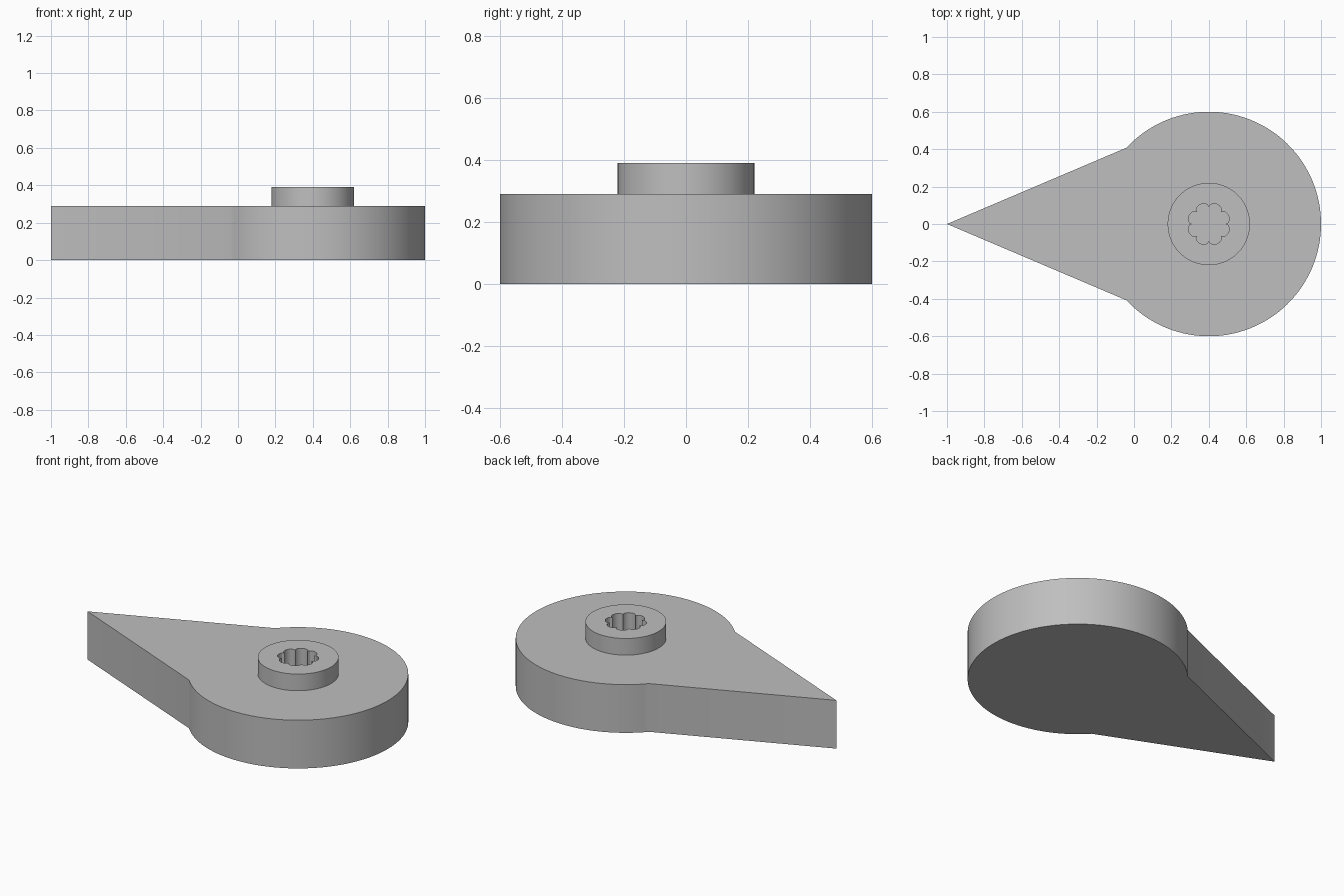
import bpy, bmesh, math

cube = bpy.data.objects.get("Cube")
if cube:
    bpy.data.objects.remove(cube, do_unlink=True)

CENTRE = 0.4          # x of the round end, boss and socket
BODY_R, BODY_TOP = 0.6, 0.29
BOSS_R, BOSS_TOP = 0.22, 0.39
SOCKET_FLOOR = 0.15
LOBES = 8

grey = bpy.data.materials.new("light_grey")
grey.use_nodes = True
colour = (0.52, 0.52, 0.52, 1)
grey.diffuse_color = colour
grey.node_tree.nodes["Principled BSDF"].inputs["Base Color"].default_value = colour


def polar(radius, angle):
    return CENTRE + radius * math.cos(angle), radius * math.sin(angle)


def circle(radius, count):
    return [polar(radius, math.tau * i / count) for i in range(count)]


def prism(name, outline, bottom, top):
    """Extrude a closed counter-clockwise outline from bottom to top."""
    bm = bmesh.new()
    base = bm.faces.new([bm.verts.new((x, y, bottom)) for x, y in outline])
    up = bmesh.ops.extrude_face_region(bm, geom=[base], use_keep_orig=True)["geom"]
    moved = [v for v in up if isinstance(v, bmesh.types.BMVert)]
    bmesh.ops.translate(bm, verts=moved, vec=(0, 0, top - bottom))
    bmesh.ops.recalc_face_normals(bm, faces=bm.faces)
    mesh = bpy.data.meshes.new(name)
    bm.to_mesh(mesh)
    bm.free()
    mesh.materials.append(grey)
    obj = bpy.data.objects.new(name, mesh)
    bpy.context.collection.objects.link(obj)
    return obj


def combine(target, tool, operation):
    """Apply a boolean and drop the tool object."""
    bpy.ops.object.select_all(action="DESELECT")
    bpy.context.view_layer.objects.active = target
    target.select_set(True)
    mod = target.modifiers.new(operation.lower(), "BOOLEAN")
    mod.operation, mod.object, mod.solver = operation, tool, "EXACT"
    bpy.ops.object.modifier_apply(modifier=mod.name)
    bpy.data.objects.remove(tool, do_unlink=True)


# Pointer body: large arc closed by a sharp tip
joint = math.atan2(0.408, -0.44)
steps = 96
arc = [polar(BODY_R, -joint + 2 * joint * i / steps) for i in range(steps + 1)]
body = prism("pointer_body", arc + [(-1, 0)], 0, BODY_TOP)

# Raised round boss
boss = prism("boss", circle(BOSS_R, 96), 0.2, BOSS_TOP)
combine(body, boss, "UNION")

# Lobed drive socket: rounded lobes meeting in sharp teeth
count = LOBES * 12
lobed = []
for i in range(count):
    a = math.tau * i / count
    lobed.append(polar(0.09 + 0.024 * math.sqrt(abs(math.sin(a * LOBES / 2))), a))
socket = prism("socket_cutter", lobed, SOCKET_FLOOR, 0.5)
combine(body, socket, "DIFFERENCE")

# Smooth curved walls, crisp rims
bpy.ops.object.shade_smooth_by_angle(angle=math.radians(25))
